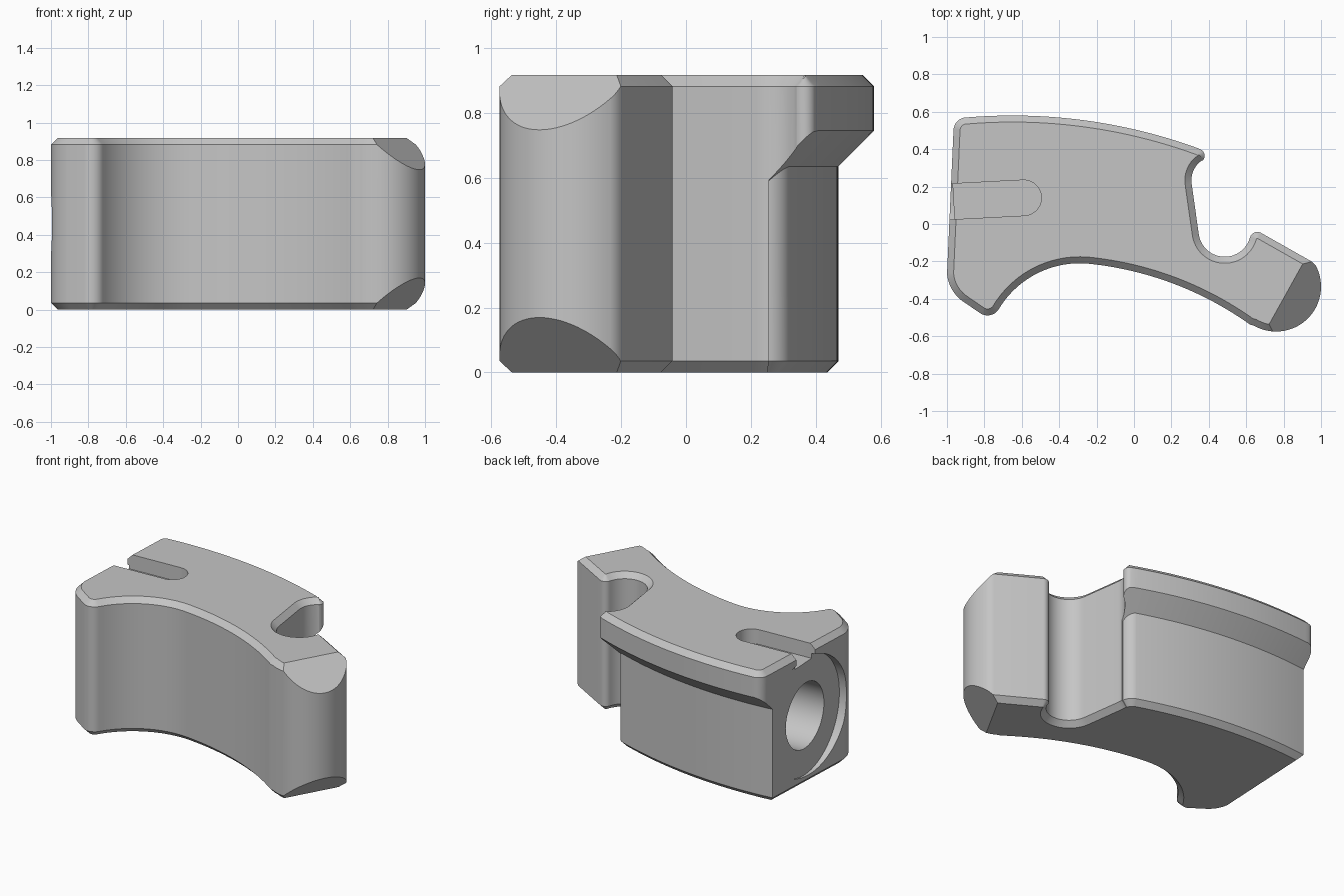
import bpy, bmesh
from math import cos, sin, radians, degrees, atan2, hypot
from mathutils import Vector, Matrix

if "Cube" in bpy.data.objects:
    bpy.data.objects.remove(bpy.data.objects["Cube"], do_unlink=True)

HEIGHT, CHAMFER = 0.917, 0.035
BACK_C, BACK_R, STEP = (-0.65, -2.32), 2.9, 0.11   # curved back rail
INNER, LEDGE = BACK_R - STEP, 0.635


def arc(cx, cy, r, a0, a1, n):
    """Points on an arc, angles in degrees."""
    angles = [radians(a0 + (a1 - a0) * i / n) for i in range(n + 1)]
    return [Vector((cx + r * cos(a), cy + r * sin(a))) for a in angles]


def inset(points, d):
    """Mitred inward offset of a counter-clockwise outline."""
    out = []
    for i, p in enumerate(points):
        a = (p - points[i - 1]).normalized()
        b = (points[(i + 1) % len(points)] - p).normalized()
        na, nb = Vector((-a.y, a.x)), Vector((-b.y, b.x))
        out.append(p + (na + nb) * d / max(1 + na.dot(nb), 0.4))
    return out


def loft(name, rings):
    """Skin a stack of equal rings and cap the ends."""
    bm = bmesh.new()
    loops = [[bm.verts.new(p) for p in ring] for ring in rings]
    n = len(loops[0])
    for low, high in zip(loops, loops[1:]):
        for i in range(n):
            j = (i + 1) % n
            bm.faces.new((low[i], low[j], high[j], high[i]))
    bm.faces.new(loops[0][::-1])
    bm.faces.new(loops[-1])
    bmesh.ops.recalc_face_normals(bm, faces=bm.faces)
    mesh = bpy.data.meshes.new(name)
    bm.to_mesh(mesh)
    bm.free()
    obj = bpy.data.objects.new(name, mesh)
    bpy.context.collection.objects.link(obj)
    return obj


def level(points, z):
    return [(p[0], p[1], z) for p in points]


def bore(name, mouth, axis, r, start, end):
    """Cylinder cutter along a horizontal axis."""
    side = Vector((-axis.y, axis.x, 0))
    circle = arc(0, 0, r, 0, 360, 72)[:-1]
    return loft(name, [[mouth + axis * t + side * c.x + Vector((0, 0, c.y)) for c in circle]
                       for t in (start, end)])


def back_angle(x, y):
    return degrees(atan2(y - BACK_C[1], x - BACK_C[0]))


def ledge_height(p):
    """Height of the sloping underside of the back rail."""
    return LEDGE + hypot(p[0] - BACK_C[0], p[1] - BACK_C[1]) - INNER


# Outline of the block, counter-clockwise
outline = []
outline += arc(-0.80, -0.25, 0.20, 184, 238, 14)            # rounded front corner
outline += arc(-0.783, -0.419, 0.07, 238, 329, 12)          # small front toe
outline += arc(-0.29, -0.715, 0.505, 149, 84, 24)[1:]       # front hollow
outline += arc(-0.425, -2.003, 1.8, 84, 54.5, 24)[1:]       # long front curve
outline += arc(0.76, -0.335, 0.24, 236, 385, 36)[1:]        # rounded arm end
outline += arc(0.905, -0.267, 0.08, 25, 60, 8)[1:]          # arm back corner
outline += arc(0.659, -0.082, 0.04, 60, 165, 10)            # horn of the notch
outline += arc(0.485, -0.035, 0.14, -15, -172, 24)[1:]      # notch
outline += arc(0.437, 0.233, 0.13, 188, 126, 12)            # hook hollow
outline += arc(0.342, 0.365, 0.036, -54, 70, 10)[1:]        # hook tip
outline += arc(*BACK_C, BACK_R, back_angle(0.34, 0.406), back_angle(-0.88, 0.57), 32)
outline += arc(-0.895, 0.5, 0.07, 100, 177, 8)              # rounded back corner

small = inset(outline, CHAMFER)
block = loft("block", [level(small, 0), level(outline, CHAMFER),
                       level(outline, HEIGHT - CHAMFER), level(small, HEIGHT)])

cutters = []

# Undercut beneath the back rail, with a sloping ceiling and chamfered foot
section = [(INNER - 0.1 - CHAMFER, -0.1), (INNER, CHAMFER), (INNER, LEDGE),
           (INNER + 0.3, LEDGE + 0.3), (INNER + 0.3, -0.1)]
sweep = []
for i in range(41):
    a = radians(64 + i * 36 / 40)
    sweep.append([(BACK_C[0] + r * cos(a), BACK_C[1] + r * sin(a), z) for r, z in section])
cutters.append(loft("undercut", sweep))

# Rounded corner of the lower body below the hook
fillet, reach = 0.08, 0.22
sweep = []
for d in arc(0, 0, 1, 72, 6, 14):
    mid = Vector((0.222, 0.246))
    foot, near, far = (mid + d * r for r in (fillet - CHAMFER - 0.01, fillet, reach))
    sweep.append([(*foot, -0.01), (*near, CHAMFER), (*near, ledge_height(near)),
                  (*far, ledge_height(far)), (*far, -0.01)])
cutters.append(loft("corner_round", sweep))

# Sloping cuts on the arm end, above and below
root = Vector((0.705, -0.56, 0))
along = Vector((0.195, 0.35, 0)).normalized()
out = Vector((along.y, -along.x, 0))
for name, base, sgn in (("arm_cut_top", HEIGHT, 1), ("arm_cut_bottom", 0, -1)):
    rings = []
    for t in (-0.4, 0.9):
        rings.append([root + along * t + out * u + Vector((0, 0, base + sgn * w))
                      for u, w in ((-0.1, 0.1), (0.5, -0.48), (0.5, 0.1))])
    cutters.append(loft(name, rings))

# Shallow slanted round seat and deep bore in the flat end
mouth = Vector((-0.98, 0.10, HEIGHT / 2))
axis = Vector((0.998, 0.055, 0)).normalized()
cutters.append(bore("seat_recess", mouth, axis, 0.4, -0.2, 0.016))
cutters.append(bore("deep_bore", mouth, axis, 0.22, -0.3, 0.6))

# Round-ended slot in the top
tilt = Matrix.Rotation(radians(3), 2)
slot = [Vector((-0.5, -0.095)), *arc(0, 0, 0.095, -90, 90, 20), Vector((-0.5, 0.095))]
slot = [tilt @ p + Vector((-0.59, 0.14)) for p in slot]
cutters.append(loft("slot", [level(slot, HEIGHT - 0.1), level(slot, HEIGHT + 0.1)]))

# Apply the cuts
for cutter in cutters:
    cutter.hide_render = True
    mod = block.modifiers.new(cutter.name, "BOOLEAN")
    mod.operation, mod.solver, mod.object = "DIFFERENCE", "EXACT", cutter
graph = bpy.context.evaluated_depsgraph_get()
cut_mesh = bpy.data.meshes.new_from_object(block.evaluated_get(graph))
block.modifiers.clear()
block.data = cut_mesh
for cutter in cutters:
    bpy.data.objects.remove(cutter, do_unlink=True)

# Plain grey finish
grey = bpy.data.materials.new("plain_grey")
grey.use_nodes = True
colour = (0.56, 0.56, 0.56, 1)
grey.diffuse_color = colour
grey.node_tree.nodes["Principled BSDF"].inputs["Base Color"].default_value = colour
block.data.materials.clear()
block.data.materials.append(grey)
for face in block.data.polygons:
    face.material_index = 0

bpy.ops.object.select_all(action="DESELECT")
block.select_set(True)
bpy.context.view_layer.objects.active = block
bpy.ops.object.shade_smooth_by_angle(angle=radians(25))
